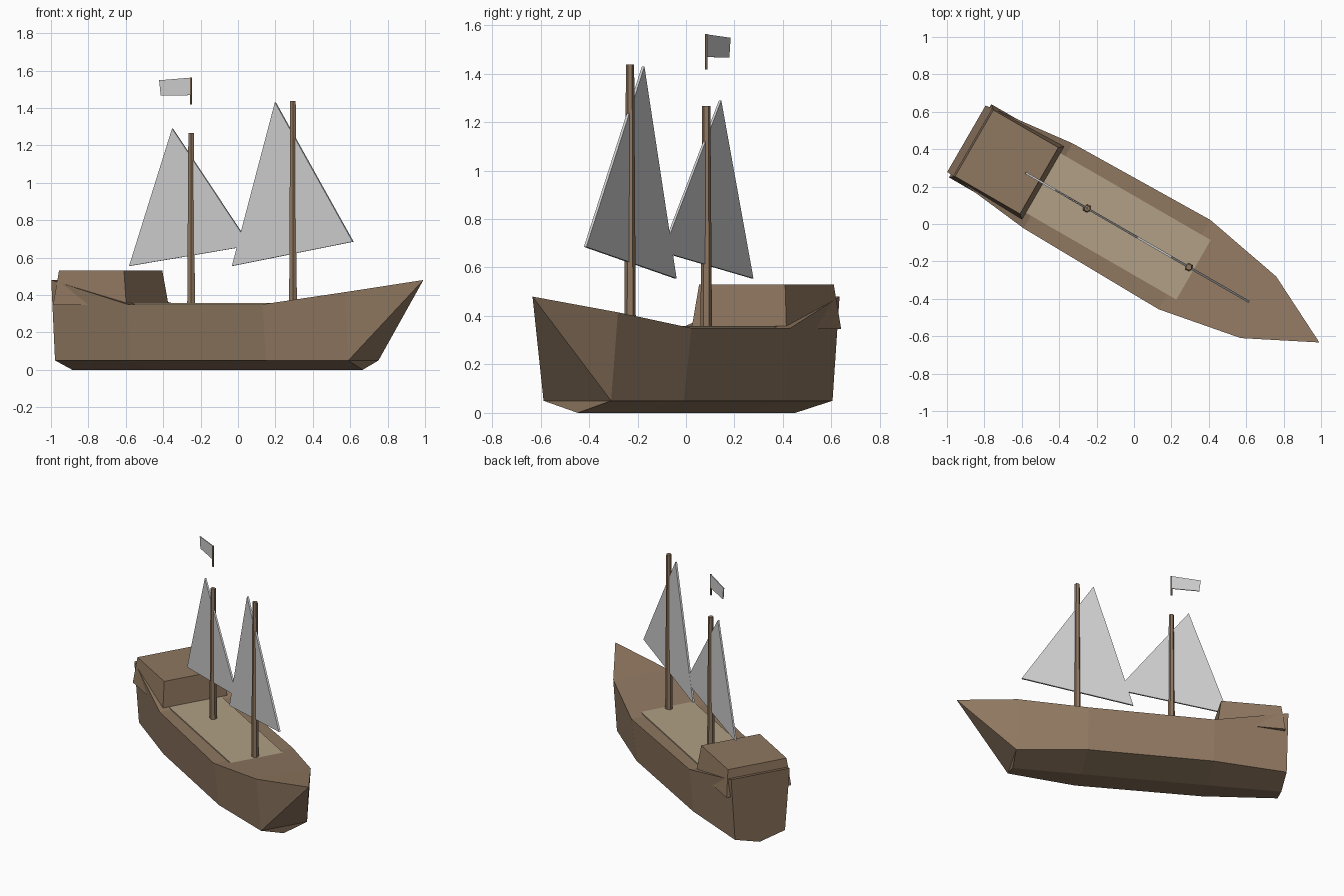
import bpy, math
from mathutils import Matrix

if "Cube" in bpy.data.objects:
    bpy.data.objects.remove(bpy.data.objects["Cube"])

# Ship is built along +x (bow), then turned and shifted into place
PLACE = Matrix.Rotation(math.radians(-30), 4, 'Z') @ Matrix.Translation((0, -0.053, 0))


def material(name, rgb):
    m = bpy.data.materials.new(name)
    m.diffuse_color = (*rgb, 1)
    m.use_nodes = True
    m.node_tree.nodes["Principled BSDF"].inputs["Base Color"].default_value = m.diffuse_color
    return m


WOOD = material("brown_wood", (0.275, 0.185, 0.117))
DECK = material("light_planks", (0.44, 0.35, 0.235))
CLOTH = material("sail_cloth", (0.63, 0.63, 0.63))


def add(name, verts, faces, mat):
    me = bpy.data.meshes.new(name)
    me.from_pydata(verts, [], faces)
    me.materials.append(mat)
    me.transform(PLACE)
    ob = bpy.data.objects.new(name, me)
    bpy.context.collection.objects.link(ob)
    return ob


def loft(name, low, high, mat):
    """Closed solid between two matching rings of points."""
    n = len(low)
    faces = [(i, (i + 1) % n, n + (i + 1) % n, n + i) for i in range(n)]
    faces += [tuple(reversed(range(n))), tuple(range(n, 2 * n))]
    return add(name, low + high, faces, mat)


def rect(x0, x1, h, z):
    return [(x0, -h, z), (x1, -h, z), (x1, h, z), (x0, h, z)]


def ring(x, r, z, n):
    return [(x + r * math.cos(2 * math.pi * i / n), r * math.sin(2 * math.pi * i / n), z)
            for i in range(n)]


def sheet(name, pts, t, mat):
    """Thin upright plate in the centre plane, outline given as (x, z) clockwise."""
    return loft(name, [(x, t / 2, z) for x, z in pts], [(x, -t / 2, z) for x, z in pts], mat)


# Hull: stations as (x at sheer, half width, sheer height, x at chine, chine half width)
stations = [(-1.004, 0.205, 0.48, -0.998, 0.175),
            (-0.50, 0.262, 0.35, -0.50, 0.235),
            (0.342, 0.276, 0.35, 0.342, 0.24),
            (0.799, 0.19, 0.415, 0.805, 0.161)]
verts, faces = [], []
for xs, hw, zs, xc, hc in stations:
    verts += [(xs, -hw, zs), (xc, -hc, 0.05), (xc * 0.995, 0, 0), (xc, hc, 0.05), (xs, hw, zs)]
for s in range(3):
    a, b = s * 5, s * 5 + 5
    faces += [(a + k, a + k + 1, b + k + 1, b + k) for k in range(4)]
    faces.append((a + 4, a, b, b + 4))
tip = len(verts)
verts.append((1.175, 0, 0.48))
faces += [(4, 3, 2, 1, 0),                            # transom
          (15, 16, tip), (18, 19, tip), (19, 15, tip),  # bow sides and foredeck
          (16, 18, tip), (16, 17, 18)]                # raked bow face
add("hull", verts, faces, WOOD)

# Deck planking
loft("deck", rect(-0.62, 0.41, 0.184, 0.33), rect(-0.62, 0.41, 0.184, 0.358), DECK)

# Stern cabin, narrowing upward
loft("stern_cabin", rect(-0.981, -0.529, 0.226, 0.347), rect(-0.956, -0.555, 0.205, 0.53), WOOD)

# Masts
for name, x, top in (("rear_mast", -0.259, 1.267), ("front_mast", 0.37, 1.438)):
    loft(name, ring(x, 0.024, 0.33, 6), ring(x, 0.017, top, 6), WOOD)

# Sails
sheet("rear_sail", [(-0.639, 0.555), (-0.3735, 1.29), (0.1055, 0.664)], 0.011, CLOTH)
sheet("front_sail", [(-0.004, 0.555), (0.2616, 1.43), (0.741, 0.685)], 0.012, CLOTH)

# Flag and its pole
loft("flag_pole", ring(-0.259, 0.006, 1.418, 6), ring(-0.259, 0.006, 1.563, 6), WOOD)
sheet("flag", [(-0.445, 1.467), (-0.455, 1.548), (-0.259, 1.562), (-0.259, 1.468)], 0.006, CLOTH)
